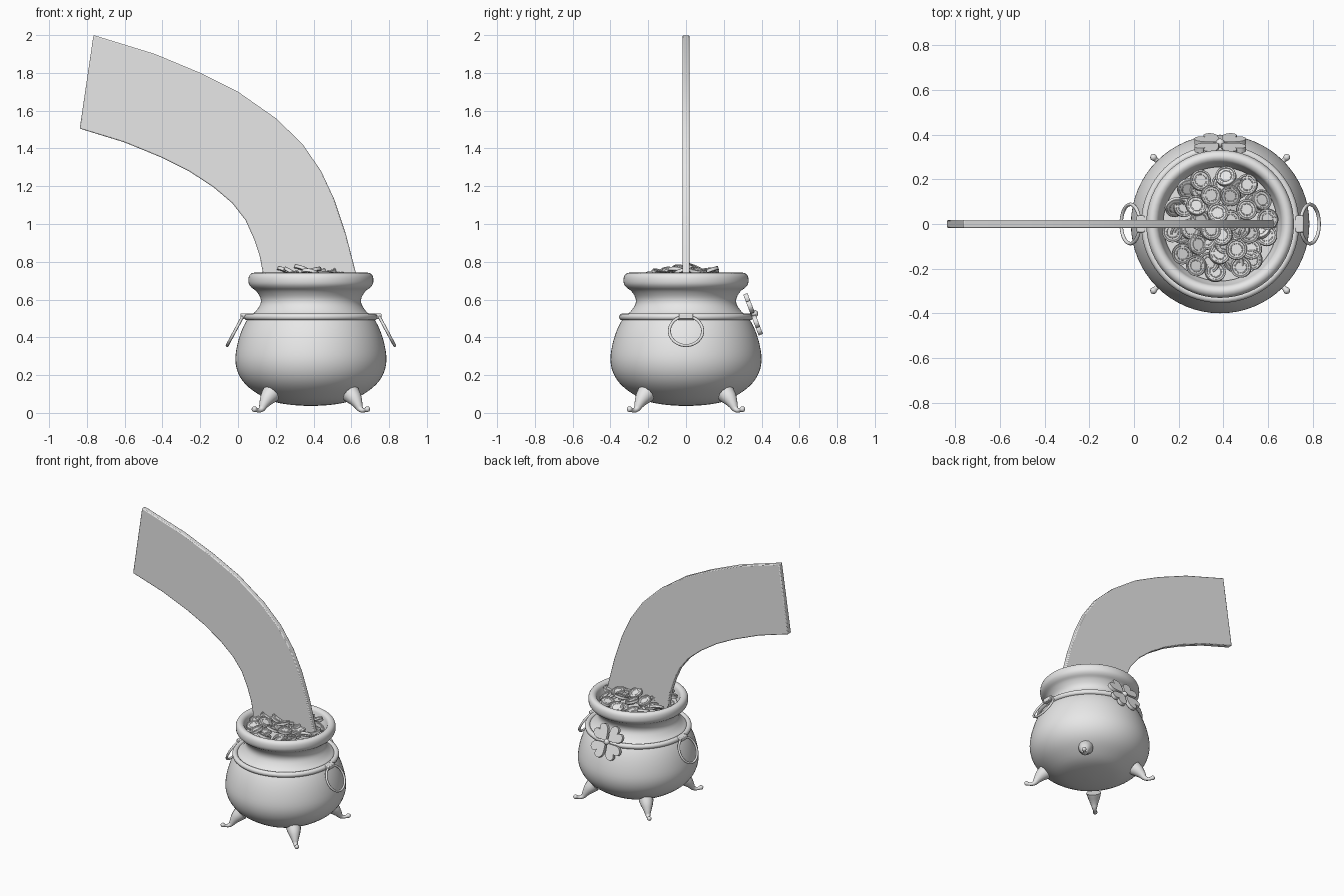
import bpy, bmesh, math, random
from mathutils import Vector, Matrix

cube = bpy.data.objects.get("Cube")
if cube:
    bpy.data.objects.remove(cube, do_unlink=True)

random.seed(7)
CX = 0.386  # pot axis

grey = bpy.data.materials.new("plain_grey")
grey.use_nodes = True
grey.diffuse_color = (0.8, 0.8, 0.8, 1)
grey.node_tree.nodes["Principled BSDF"].inputs["Base Color"].default_value = (0.8, 0.8, 0.8, 1)


def finish(ob, name, smooth=35):
    ob.name = name
    ob.data.materials.clear()
    ob.data.materials.append(grey)
    bpy.ops.object.select_all(action="DESELECT")
    ob.select_set(True)
    bpy.context.view_layer.objects.active = ob
    if smooth:
        bpy.ops.object.shade_smooth_by_angle(angle=math.radians(smooth))
    return ob


def from_bmesh(bm, name, smooth=35):
    bmesh.ops.recalc_face_normals(bm, faces=bm.faces)
    me = bpy.data.meshes.new(name)
    bm.to_mesh(me)
    bm.free()
    ob = bpy.data.objects.new(name, me)
    bpy.context.collection.objects.link(ob)
    return finish(ob, name, smooth)


def spline(pts, steps):
    """Catmull-Rom curve through the points."""
    p = [Vector(q) for q in pts]
    p = [2 * p[0] - p[1]] + p + [2 * p[-1] - p[-2]]
    out = []
    for a, b, c, d in zip(p, p[1:], p[2:], p[3:]):
        for i in range(steps):
            t = i / steps
            out.append(0.5 * (2 * b + (c - a) * t + (2 * a - 5 * b + 4 * c - d) * t * t
                              + (3 * b - a - 3 * c + d) * t ** 3))
    return out + [p[-2]]


def lathe(bm, profile, segs):
    """Spin an (r, z) profile about the z axis."""
    verts = [bm.verts.new((r, 0, z)) for r, z in profile]
    edges = [bm.edges.new(e) for e in zip(verts, verts[1:])]
    bmesh.ops.spin(bm, geom=verts + edges, cent=(0, 0, 0), axis=(0, 0, 1),
                   angle=math.tau, steps=segs, use_duplicate=False)
    bmesh.ops.remove_doubles(bm, verts=bm.verts, dist=0.0003)


# Pot: outer wall, rounded rim and inner wall in one profile
outer = [(0, .036), (.1, .042), (.2, .06), (.28, .1), (.345, .15), (.385, .21), (.4, .28),
         (.39, .36), (.365, .44), (.33, .505), (.295, .535), (.268, .575), (.268, .61),
         (.29, .645), (.315, .664), (.329, .685), (.33, .715), (.32, .735), (.3, .742),
         (.28, .73), (.27, .7), (.25, .64), (.25, .58)]
bm = bmesh.new()
lathe(bm, [(max(v.x, 0), v.y) for v in spline(outer, 3)], 64)
pot = from_bmesh(bm, "pot", 60)
pot.location.x = CX

# Band around the shoulder
bpy.ops.mesh.primitive_torus_add(major_radius=.336, minor_radius=.018, major_segments=64,
                                 minor_segments=12, location=(CX, 0, .508))
finish(bpy.context.object, "shoulder_band", 60)

# Ring handles and their brackets
for side, label in ((1, "left"), (-1, "right")):
    tilt = 1.08 if side > 0 else math.pi - 1.08
    bpy.ops.mesh.primitive_torus_add(major_radius=.088, minor_radius=.008, major_segments=40,
                                     minor_segments=8, location=(CX + side * .402, 0, .434),
                                     rotation=(0, tilt, 0))
    finish(bpy.context.object, label + "_ring_handle", 60)
    bpy.ops.mesh.primitive_cube_add(size=1, location=(CX + side * .355, 0, .511))
    bracket = bpy.context.object
    bracket.scale = (.038, .075, .03)
    bpy.ops.object.transform_apply(location=False, rotation=False, scale=True)
    finish(bracket, label + "_handle_bracket")
    bevel = bracket.modifiers.new("bevel", "BEVEL")
    bevel.width, bevel.segments = .005, 2

# Four curled feet: tapering tubes with a round toe, (radius out, height, thickness)
foot_path = [(.30, .10, .05), (.328, .075, .04), (.352, .045, .026), (.368, .022, .017),
             (.388, .013, .012), (.408, .015, .011), (.42, .019, .015), (.43, .022, .013),
             (.437, .024, .003)]
for i in range(4):
    angle = math.pi / 4 + i * math.pi / 2
    d = Vector((math.cos(angle), math.sin(angle), 0))
    side = Vector((-d.y, d.x, 0))
    pts = spline(foot_path, 3)
    bm = bmesh.new()
    rings = []
    for j, p in enumerate(pts):
        a, b = pts[max(j - 1, 0)], pts[min(j + 1, len(pts) - 1)]
        along = (d * (b.x - a.x) + Vector((0, 0, b.y - a.y))).normalized()
        up = along.cross(side)
        centre = d * p.x + Vector((CX, 0, p.y))
        rings.append([bm.verts.new(centre + p.z * (side * math.cos(t) + up * math.sin(t)))
                      for t in (k * math.tau / 12 for k in range(12))])
    for r, s in zip(rings, rings[1:]):
        for k in range(12):
            bm.faces.new((r[k - 1], r[k], s[k], s[k - 1]))
    bm.faces.new(rings[0])
    bm.faces.new(rings[-1])
    from_bmesh(bm, "foot_%d" % (i + 1), 60)

# Curved ribbon rising out of the pot: matching points on its two edges
upper = [(-.765, 2), (-.44, 1.9), (-.2, 1.8), (0, 1.7), (.2, 1.56), (.34, 1.425),
         (.44, 1.28), (.51, 1.13), (.57, .95), (.622, .75), (.64, .66)]
lower = [(-.838, 1.505), (-.6, 1.432), (-.4, 1.35), (-.26, 1.28), (-.13, 1.195), (-.03, 1.11),
         (.04, 1.02), (.085, .92), (.115, .83), (.13, .75), (.135, .66)]
bm = bmesh.new()
layers = [[[bm.verts.new((x, y, z)) for x, z in edge] for edge in (upper, lower)]
          for y in (-.0185, .0185)]
(fu, fl), (bu, bl) = layers
for p, q in ((fu, fl), (bu, bl), (fu, bu), (fl, bl)):
    for k in range(len(upper) - 1):
        bm.faces.new((p[k], p[k + 1], q[k + 1], q[k]))
for k in (0, -1):
    bm.faces.new((fu[k], fl[k], bl[k], bu[k]))
ribbon = from_bmesh(bm, "curved_ribbon", 30)
bevel = ribbon.modifiers.new("bevel", "BEVEL")
bevel.width, bevel.segments, bevel.angle_limit = .006, 2, math.radians(50)

# Clover badge on the back: four heart-shaped leaves round a button
bm = bmesh.new()
for i in range(4):
    turn = Matrix.Rotation(math.pi / 4 + i * math.pi / 2, 4, "Z")
    heart = []
    for k in range(28):
        t = k * math.tau / 28
        x = 16 * math.sin(t) ** 3
        y = 13 * math.cos(t) - 5 * math.cos(2 * t) - 2 * math.cos(3 * t) - math.cos(4 * t) + 17
        heart.append(bm.verts.new(turn @ Vector((x * .0037, y * .0043, -.012))))
    face = bm.faces.new(heart)
    grown = bmesh.ops.extrude_face_region(bm, geom=[face])["geom"]
    bmesh.ops.translate(bm, vec=(0, 0, .024),
                        verts=[v for v in grown if isinstance(v, bmesh.types.BMVert)])
bmesh.ops.create_uvsphere(bm, u_segments=16, v_segments=8, radius=.02,
                          matrix=Matrix.Translation((0, 0, .008)))
clover = from_bmesh(bm, "clover_badge")
clover.location = (CX, .355, .522)
clover.rotation_euler = (1.21, 0, math.pi)
bevel = clover.modifiers.new("bevel", "BEVEL")
bevel.width, bevel.segments, bevel.angle_limit = .004, 2, math.radians(50)

# Coin shape with raised rim and stamped ring, shared by the whole heap
half = [(.047, .008), (.045, .0095), (.039, .0095), (.037, .006), (.029, .006), (.028, .0075),
        (.025, .0075), (.024, .006), (0, .006)]
bm = bmesh.new()
lathe(bm, [(r, -z) for r, z in reversed(half)] + half, 24)
coin = from_bmesh(bm, "coin_1")
coin_mesh = coin.data

# Heap of coins in rings, higher in the middle, each tipped at random
spots = [(ring_r, (k + random.uniform(-.2, .2)) / n * math.tau + ring_r * 9, drop)
         for ring_r, n, drop in ((.05, 4, 0), (.135, 9, 0), (.215, 14, 0), (.09, 6, .022),
                                 (.18, 11, .022))
         for k in range(n)]
for i, (r, a, drop) in enumerate(spots):
    ob = coin if i == 0 else bpy.data.objects.new("coin_%d" % (i + 1), coin_mesh)
    if i:
        bpy.context.collection.objects.link(ob)
    z = .762 - 1.0 * r * r - drop + random.uniform(-.008, .012)
    ob.location = (CX + r * math.cos(a), r * math.sin(a), z)
    ob.rotation_euler = (random.uniform(-.4, .4) - r * math.sin(a),
                         random.uniform(-.4, .4) + r * math.cos(a), random.uniform(0, 6))

# Bed closing the pot beneath the coins
bpy.ops.mesh.primitive_cylinder_add(vertices=48, radius=.256, depth=.02, location=(CX, 0, .665))
finish(bpy.context.object, "coin_bed")
